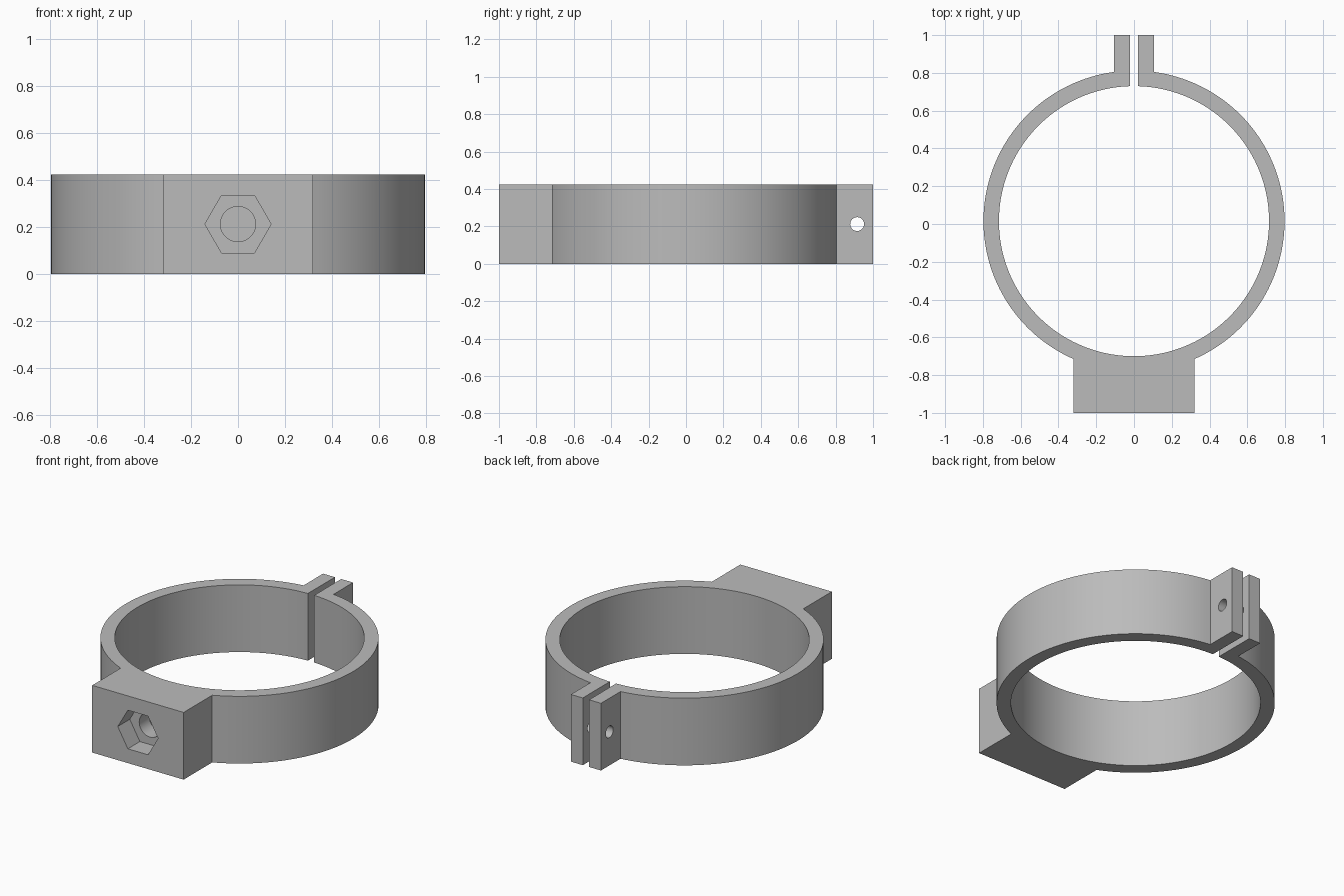
import bpy
import bmesh
from math import sin, cos, asin, pi
from mathutils import Matrix

cube = bpy.data.objects.get("Cube")
if cube:
    bpy.data.objects.remove(cube, do_unlink=True)

HEIGHT = 0.425
MID = HEIGHT / 2
RING_Y = 0.015            # ring centre
R_OUT, R_IN = 0.797, 0.715
GAP, EAR = 0.022, 0.105   # half gap and outer side of the ears
BLOCK = 0.32              # half width of the front block

grey = bpy.data.materials.new("plain_grey")
grey.use_nodes = True
colour = (0.5, 0.5, 0.5, 1)
grey.diffuse_color = colour
grey.node_tree.nodes["Principled BSDF"].inputs["Base Color"].default_value = colour


def new_object(name, bm):
    mesh = bpy.data.meshes.new(name)
    bmesh.ops.recalc_face_normals(bm, faces=bm.faces)
    bm.to_mesh(mesh)
    bm.free()
    mesh.materials.append(grey)
    obj = bpy.data.objects.new(name, mesh)
    bpy.context.collection.objects.link(obj)
    return obj


def arc(radius, start, end, steps):
    """Points round the ring; angles run clockwise from the back."""
    angles = [start + (end - start) * i / steps for i in range(steps + 1)]
    return [(radius * sin(a), RING_Y + radius * cos(a)) for a in angles]


def rod(name, sides, radius, start, end, axis, centre, turn=0):
    """A prism cutter along x or y, with its ends at start and end."""
    bm = bmesh.new()
    bmesh.ops.create_cone(bm, cap_ends=True, segments=sides, radius1=radius,
                          radius2=radius, depth=end - start)
    bm.transform(Matrix.Rotation(turn, 4, 'Z'))
    middle = (start + end) / 2
    place = (middle, centre, MID) if axis == 'Y' else (centre, middle, MID)
    bm.transform(Matrix.Translation(place) @ Matrix.Rotation(pi / 2, 4, axis))
    obj = new_object(name, bm)
    obj.hide_render = True
    return obj


# Clamp outline: ear, outer arc and block on the left, then mirrored
left = [(GAP, 1), (EAR, 1)]
left += arc(R_OUT, asin(EAR / R_OUT), pi - asin(BLOCK / R_OUT), 64)
left += [(BLOCK, -1)]
right = [(-x, y) for x, y in reversed(left)]
slit = asin(GAP / R_IN)
inner = arc(R_IN, 2 * pi - slit, slit, 144)

bm = bmesh.new()
base = bm.faces.new([bm.verts.new((x, y, 0)) for x, y in left + right + inner])
walls = bmesh.ops.extrude_face_region(bm, geom=[base], use_keep_orig=True)
tops = [v for v in walls["geom"] if isinstance(v, bmesh.types.BMVert)]
bmesh.ops.translate(bm, verts=tops, vec=(0, 0, HEIGHT))
clamp = new_object("pipe_clamp", bm)

# Nut pocket, blind bolt hole behind it, and the screw hole through both ears
cutters = [
    rod("nut_pocket", 6, 0.141, -1.1, -0.88, 'X', 0, pi / 2),
    rod("bolt_hole", 48, 0.075, -0.95, -0.782, 'X', 0),
    rod("ear_screw_hole", 32, 0.037, -0.2, 0.2, 'Y', 0.915),
]
bpy.context.view_layer.objects.active = clamp
clamp.select_set(True)
for cutter in cutters:
    cut = clamp.modifiers.new(cutter.name, 'BOOLEAN')
    cut.operation = 'DIFFERENCE'
    cut.solver = 'EXACT'
    cut.object = cutter
    bpy.ops.object.modifier_apply(modifier=cut.name)
    bpy.data.objects.remove(cutter, do_unlink=True)

bpy.ops.object.shade_smooth_by_angle(angle=pi / 6)
